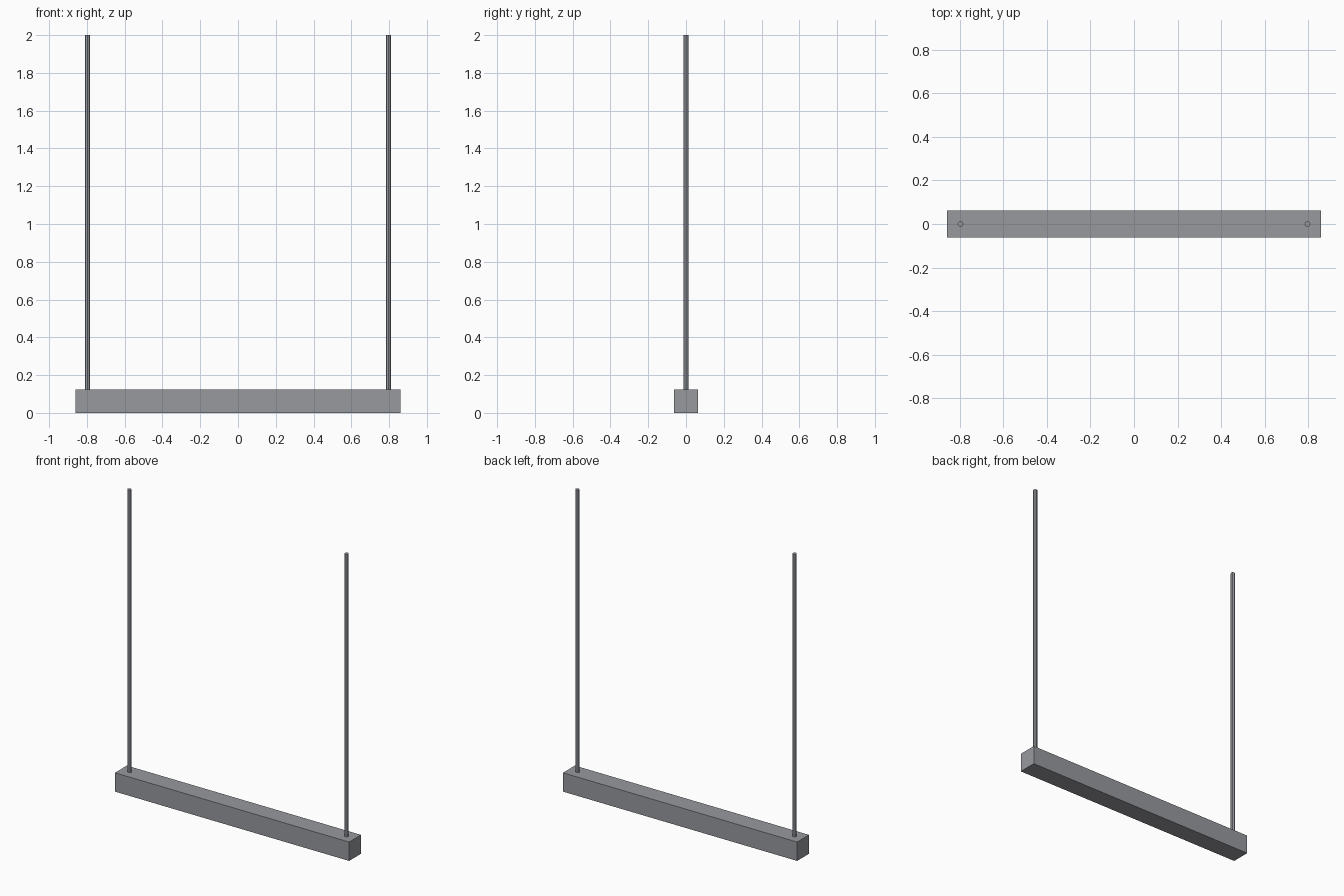
import bpy

cube = bpy.data.objects.get("Cube")
if cube:
    bpy.data.objects.remove(cube, do_unlink=True)

BAR_LENGTH, BAR_SIZE = 1.72, 0.125
ROD_X, ROD_RADIUS, TOP = 0.797, 0.0135, 2.0

# Single grey metal
metal = bpy.data.materials.new("grey_metal")
metal.use_nodes = True
grey = (0.31, 0.32, 0.34, 1)
metal.diffuse_color = grey
metal.node_tree.nodes["Principled BSDF"].inputs["Base Color"].default_value = grey


def finish(name):
    obj = bpy.context.object
    obj.name = name
    obj.data.materials.append(metal)
    bpy.ops.object.transform_apply(location=False, rotation=False, scale=True)
    return obj


# Square horizontal bar
bpy.ops.mesh.primitive_cube_add(size=1, location=(0, 0, BAR_SIZE / 2))
bpy.context.object.scale = (BAR_LENGTH, BAR_SIZE, BAR_SIZE)
finish("bar")

# Two thin suspension rods standing on the bar
for side, sign in (("left", 1), ("right", -1)):
    bpy.ops.mesh.primitive_cylinder_add(
        vertices=8, radius=ROD_RADIUS, depth=TOP - BAR_SIZE,
        location=(sign * ROD_X, 0, (TOP + BAR_SIZE) / 2))
    finish(side + "_rod")
